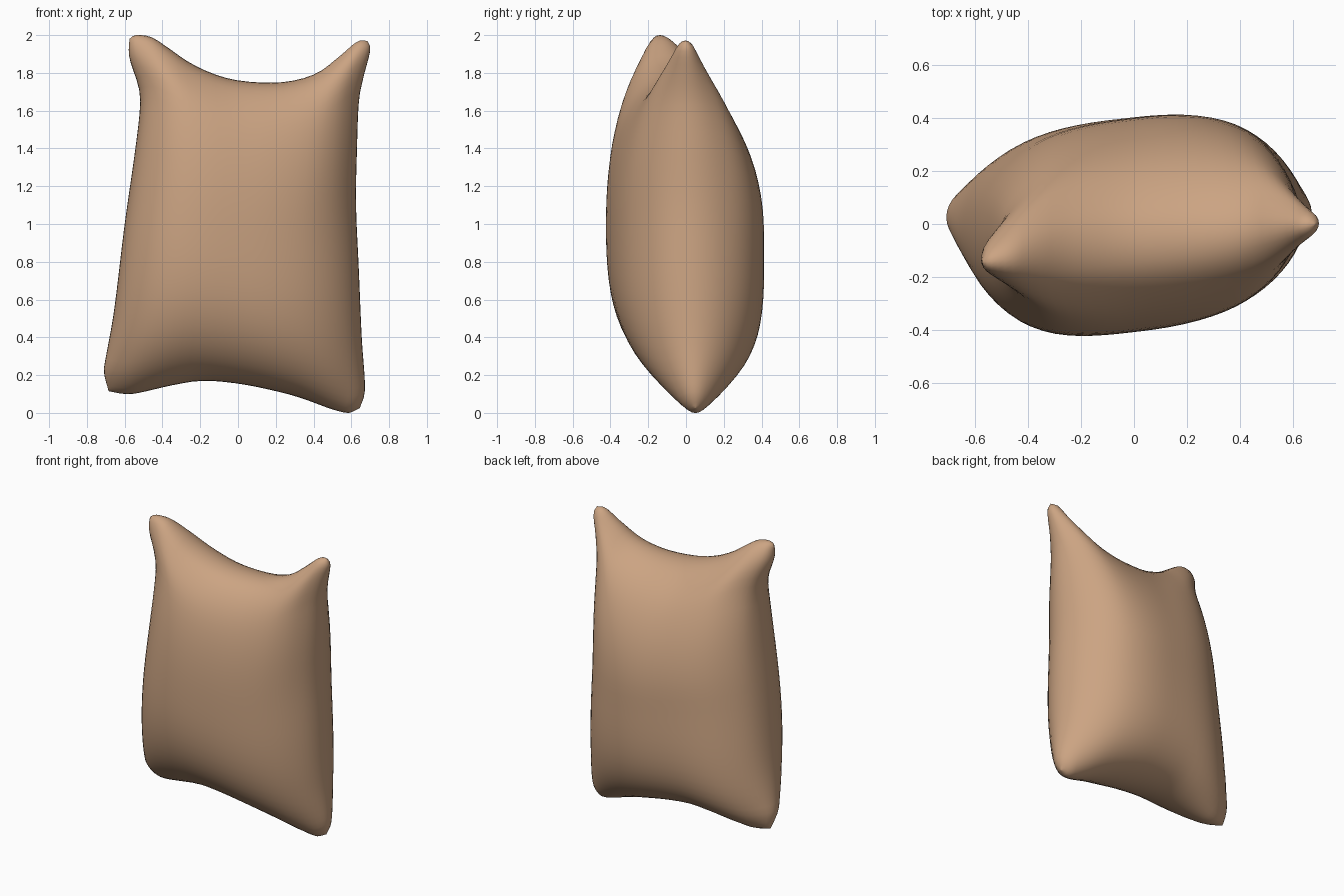
import bpy, bmesh, math
from mathutils import Vector

if "Cube" in bpy.data.objects:
    bpy.data.objects.remove(bpy.data.objects["Cube"])

N = 36          # grid cells per side
HALF = 0.405    # half thickness at the middle
P_LEFT, P_RIGHT, P_BOTTOM, P_TOP = 3.0, 2.3, 3.4, 2.1   # fullness towards each side
EAR = 0.055     # half thickness of the corner ears

# Seam outline seen from the front (x, z)
TOP = [(-.575, 1.98), (-.54, 2.0), (-.46, 1.99), (-.38, 1.94), (-.24, 1.845), (-.07, 1.775),
       (.1, 1.75), (.27, 1.755), (.42, 1.80), (.54, 1.89), (.63, 1.965), (.685, 1.97)]
BOTTOM = [(-.685, .115), (-.6, .1), (-.53, .105), (-.33, .15), (-.18, .17), (0, .155),
          (.18, .12), (.33, .08), (.48, .025), (.55, .005), (.59, 0), (.645, .025)]
LEFT = [(-.685, .115), (-.71, .22), (-.695, .32), (-.655, .55), (-.6, 1.0), (-.55, 1.35),
        (-.52, 1.6), (-.525, 1.72), (-.575, 1.88), (-.575, 1.98)]
RIGHT = [(.645, .025), (.672, .13), (.655, .4), (.64, .75), (.625, 1.1), (.63, 1.4),
         (.64, 1.65), (.665, 1.78), (.70, 1.92), (.685, 1.97)]
# Depth of the seam at the corners
Y_TL, Y_TR, Y_BL, Y_BR = -.145, .0, .05, .05


def curve(points):
    """Smooth curve through the points, by arc length 0..1."""
    p = [Vector(q) for q in points]
    p = [2 * p[0] - p[1]] + p + [2 * p[-1] - p[-2]]
    dense = []
    for i in range(1, len(p) - 2):
        a, b, c, d = p[i - 1:i + 3]
        for k in range(12):
            t = k / 12
            dense.append(.5 * (2 * b + (c - a) * t + (2 * a - 5 * b + 4 * c - d) * t * t
                               + (3 * b - a - 3 * c + d) * t ** 3))
    dense.append(p[-2])
    run = [0]
    for a, b in zip(dense, dense[1:]):
        run.append(run[-1] + (b - a).length)

    def at(s):
        s *= run[-1]
        for i in range(len(dense) - 1):
            if s <= run[i + 1]:
                return dense[i].lerp(dense[i + 1], (s - run[i]) / (run[i + 1] - run[i]))
        return dense[-1].copy()
    return at


top, bottom, left, right = map(curve, (TOP, BOTTOM, LEFT, RIGHT))


def bilerp(bl, br, tl, tr, s, t):
    return (bl * (1 - s) + br * s) * (1 - t) + (tl * (1 - s) + tr * s) * t


def bulge(u, v, pu, pv):
    return math.sqrt(max(0, (1 - abs(u) ** pu) * (1 - abs(v) ** pv)))


def point(i, j, side):
    u = math.sin((i / N - .5) * math.pi)
    v = math.sin((j / N - .5) * math.pi)
    s, t = (u + 1) / 2, (v + 1) / 2
    flat = (bottom(s) * (1 - t) + top(s) * t + left(t) * (1 - s) + right(t) * s
            - bilerp(bottom(0), bottom(1), top(0), top(1), s, t))
    y = bilerp(Y_BL, Y_BR, Y_TL, Y_TR, s, (v * abs(v) + 1) / 2)
    y += (.01 + .04 * u) * (1 - u * u) * (1 - v * v)
    # Body narrows close to the corners, where the blunt ears take over
    body = HALF * bulge(u, v, P_LEFT if u < 0 else P_RIGHT, P_BOTTOM if v < 0 else P_TOP)
    body *= 1 - (.35 if v > 0 else .45) * (u * v) ** 4
    thick = math.hypot(body, EAR * bulge(u, v, 24, 24) * (u * v) ** 2)
    return flat.x, y + side * thick, flat.y


# Stuffed pillow: front and back sheets joined along the seam
bm = bmesh.new()
for side in (-1, 1):
    grid = [[bm.verts.new(point(i, j, side)) for j in range(N + 1)] for i in range(N + 1)]
    for i in range(N):
        for j in range(N):
            q = [grid[i][j], grid[i + 1][j], grid[i + 1][j + 1], grid[i][j + 1]]
            bm.faces.new(q if side < 0 else q[::-1])
bmesh.ops.remove_doubles(bm, verts=bm.verts, dist=1e-5)
bmesh.ops.recalc_face_normals(bm, faces=bm.faces)
for f in bm.faces:
    f.smooth = True
mesh = bpy.data.meshes.new("pillow")
bm.to_mesh(mesh)
bm.free()
pillow = bpy.data.objects.new("pillow", mesh)
bpy.context.collection.objects.link(pillow)

tan = bpy.data.materials.new("tan cloth")
tan.diffuse_color = (.60, .37, .225, 1)
tan.use_nodes = True
tan.node_tree.nodes["Principled BSDF"].inputs["Base Color"].default_value = tan.diffuse_color
mesh.materials.append(tan)
